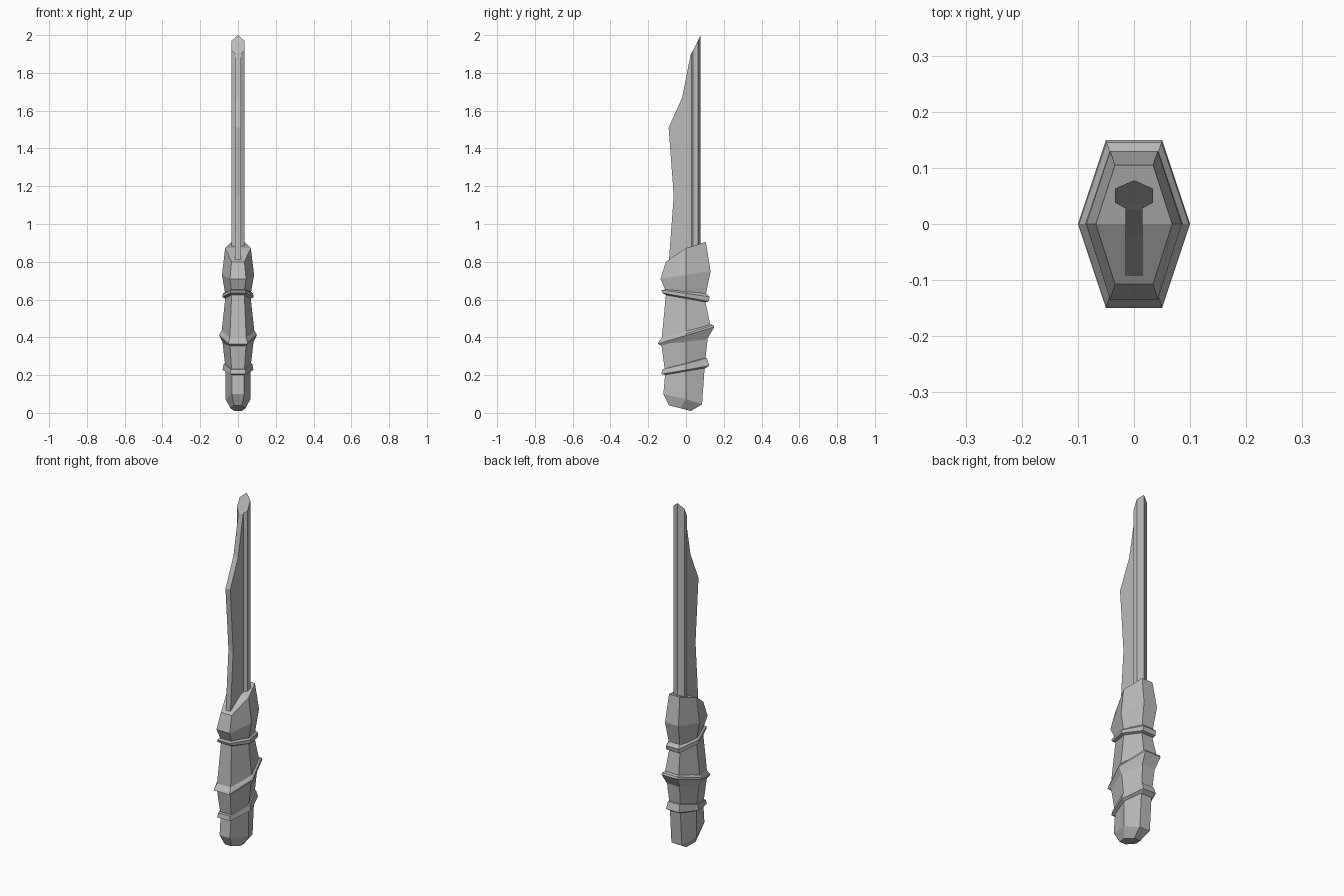
import bpy, bmesh

cube = bpy.data.objects.get("Cube")
if cube:
    bpy.data.objects.remove(cube)

grey = bpy.data.materials.new("stone_grey")
grey.use_nodes = True
GREY = (0.5, 0.5, 0.5, 1)
grey.diffuse_color = GREY
grey.node_tree.nodes["Principled BSDF"].inputs["Base Color"].default_value = GREY


def loft(name, rings):
    """Skin matching closed rings of points and cap both ends."""
    bm = bmesh.new()
    loops = [[bm.verts.new(p) for p in ring] for ring in rings]
    n = len(loops[0])
    for low, high in zip(loops, loops[1:]):
        for i in range(n):
            j = (i + 1) % n
            bm.faces.new((low[i], low[j], high[j], high[i]))
    # Six-sided ends fold along their widest line
    for loop in (loops[0], loops[-1]):
        if n == 6:
            bm.faces.new(loop[:4])
            bm.faces.new(loop[3:] + loop[:1])
        else:
            bm.faces.new(loop)
    bmesh.ops.recalc_face_normals(bm, faces=bm.faces)
    mesh = bpy.data.meshes.new(name)
    bm.to_mesh(mesh)
    bm.free()
    mesh.materials.append(grey)
    obj = bpy.data.objects.new(name, mesh)
    bpy.context.collection.objects.link(obj)
    return obj


def slanted_hexagon(front_y, front_z, back_y, back_z, w, mid_y=0.0, lift=0.0):
    mid_z = (front_z + back_z) / 2 + lift
    h = w / 2
    return [(w, mid_y, mid_z), (h, back_y, back_z), (-h, back_y, back_z),
            (-w, mid_y, mid_z), (-h, front_y, front_z), (h, front_y, front_z)]


# Handle: tapered grip sections, front and back heights differ per ring
grip = [
    (-0.09, 0.04, 0.025, 0.01, 0.04, -0.03),
    (-0.12, 0.10, 0.085, 0.045, 0.066),
    (-0.11, 0.21, 0.10, 0.26, 0.066),
    (-0.13, 0.36, 0.12, 0.44, 0.085),
    (-0.13, 0.38, 0.13, 0.46, 0.088),
    (-0.105, 0.64, 0.10, 0.60, 0.066),
    (-0.135, 0.71, 0.13, 0.75, 0.085),
    (-0.107, 0.80, 0.105, 0.905, 0.068, 0.0, 0.02),
]
loft("handle", [slanted_hexagon(*ring) for ring in grip])

# Binding bands: sharp slanted ridges around the grip
bands = {
    "lower_band": [(-0.105, 0.20, 0.10, 0.235, 0.06),
                   (-0.13, 0.205, 0.123, 0.25, 0.082),
                   (-0.125, 0.23, 0.11, 0.29, 0.075),
                   (-0.10, 0.235, 0.095, 0.295, 0.06)],
    "middle_band": [(-0.12, 0.35, 0.10, 0.37, 0.075),
                    (-0.15, 0.365, 0.15, 0.455, 0.10),
                    (-0.145, 0.375, 0.145, 0.465, 0.098),
                    (-0.12, 0.41, 0.12, 0.47, 0.08)],
    "upper_band": [(-0.10, 0.62, 0.10, 0.585, 0.06),
                   (-0.125, 0.635, 0.12, 0.59, 0.082),
                   (-0.13, 0.65, 0.125, 0.615, 0.08),
                   (-0.10, 0.655, 0.10, 0.64, 0.06)],
}
for name, rings in bands.items():
    loft(name, [slanted_hexagon(*ring) for ring in rings])

# Blade: flat plate following the cutting edge outline
outline = [(0.04, 0.75), (-0.09, 0.75), (-0.09, 0.81), (-0.065, 1.15),
           (-0.092, 1.51), (-0.02, 1.67), (0.025, 1.90), (0.04, 1.92)]
loft("blade", [[(x, y, z) for y, z in outline] for x in (-0.015, 0.015)])

# Spine: faceted bar behind the blade, cut off at a slant
half = [(0.015, 0.028), (0.034, 0.038), (0.034, 0.063)]
section = half + [(0, 0.078)] + [(-x, y) for x, y in reversed(half)]
loft("spine", [[(x, y, 0.82) for x, y in section],
               [(x, y, 1.90 + 2 * (y - 0.028)) for x, y in section]])
